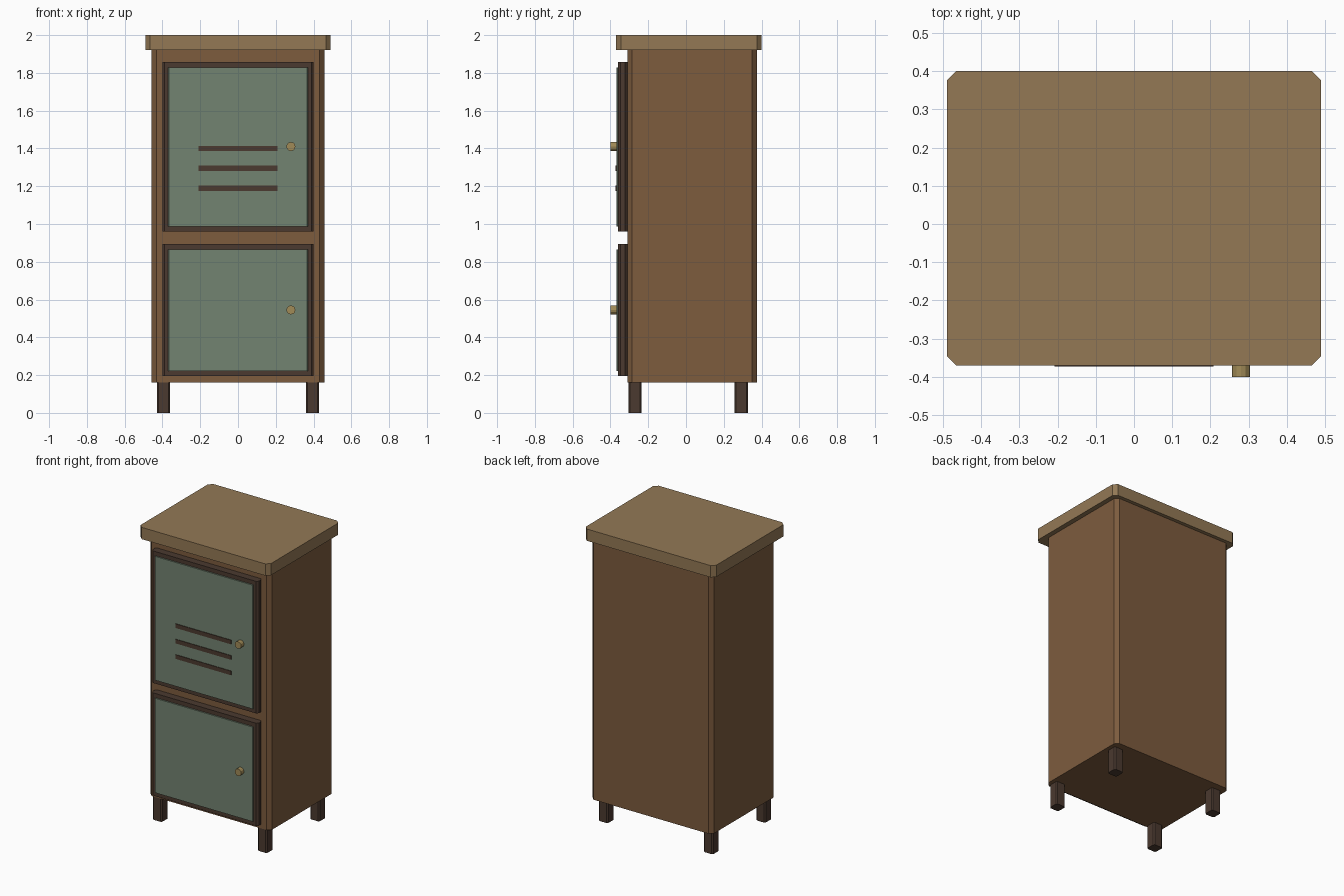
import bpy, bmesh
from math import pi
from mathutils import Matrix

if "Cube" in bpy.data.objects:
    bpy.data.objects.remove(bpy.data.objects["Cube"])


def material(name, rgb):
    m = bpy.data.materials.new(name)
    m.diffuse_color = tuple((c / 255) ** 2.2 for c in rgb) + (1,)
    m.use_nodes = True
    m.node_tree.nodes["Principled BSDF"].inputs["Base Color"].default_value = m.diffuse_color
    return m


BROWN = material("brown_wood", (124, 92, 64))
TAN = material("tan_wood", (146, 120, 86))
DARK = material("dark_wood", (76, 60, 51))
GREEN = material("green_paint", (114, 130, 112))
BRASS = material("brass", (160, 138, 88))


def finish(name, bm, mat):
    bmesh.ops.recalc_face_normals(bm, faces=bm.faces)
    me = bpy.data.meshes.new(name)
    bm.to_mesh(me)
    bm.free()
    me.materials.append(mat)
    ob = bpy.data.objects.new(name, me)
    bpy.context.collection.objects.link(ob)


def block(name, xr, yr, zr, mat, c=0.0):
    """Box from ranges, upright edges chamfered by c."""
    (x0, x1), (y0, y1), (z0, z1) = xr, yr, zr
    if c:
        pts = [(x0 + c, y0), (x1 - c, y0), (x1, y0 + c), (x1, y1 - c),
               (x1 - c, y1), (x0 + c, y1), (x0, y1 - c), (x0, y0 + c)]
    else:
        pts = [(x0, y0), (x1, y0), (x1, y1), (x0, y1)]
    bm = bmesh.new()
    f = bm.faces.new([bm.verts.new((x, y, z0)) for x, y in pts])
    ext = bmesh.ops.extrude_face_region(bm, geom=[f])["geom"]
    verts = [v for v in ext if isinstance(v, bmesh.types.BMVert)]
    bmesh.ops.translate(bm, verts=verts, vec=(0, 0, z1 - z0))
    finish(name, bm, mat)


def knob(name, x, z):
    bm = bmesh.new()
    m = Matrix.Translation((x, -0.38, z)) @ Matrix.Rotation(pi / 2, 4, 'X')
    bmesh.ops.create_cone(bm, cap_ends=True, segments=12, radius1=0.024,
                          radius2=0.024, depth=0.04, matrix=m)
    finish(name, bm, BRASS)


# Carcass and overhanging top
block("cabinet_body", (-0.457, 0.457), (-0.31, 0.375), (0.16, 1.92), BROWN, 0.025)
block("top_slab", (-0.49, 0.49), (-0.37, 0.40), (1.92, 2.0), TAN, 0.025)

# Legs
for sx, side in ((-1, "left"), (1, "right")):
    for y, end in ((-0.27, "front"), (0.292, "back")):
        x = sx * 0.395
        block(f"{end}_{side}_leg", (x - 0.035, x + 0.035), (y - 0.035, y + 0.035),
              (0, 0.16), DARK, 0.008)

# Doors: dark frame, raised green panel, knob
for tag, z0, z1, kz in (("upper", 0.96, 1.857, 1.41), ("lower", 0.195, 0.893, 0.545)):
    block(tag + "_door_frame", (-0.4, 0.4), (-0.36, -0.31), (z0, z1), DARK, 0.012)
    block(tag + "_door_panel", (-0.37, 0.37), (-0.369, -0.35),
          (z0 + 0.028, z1 - 0.028), GREEN, 0.004)
    knob(tag + "_door_knob", 0.28, kz)

# Vent slats
for i in range(3):
    z = 1.40 - 0.105 * i
    block(f"vent_slat_{i + 1}", (-0.208, 0.208), (-0.373, -0.36),
          (z - 0.014, z + 0.014), DARK)
